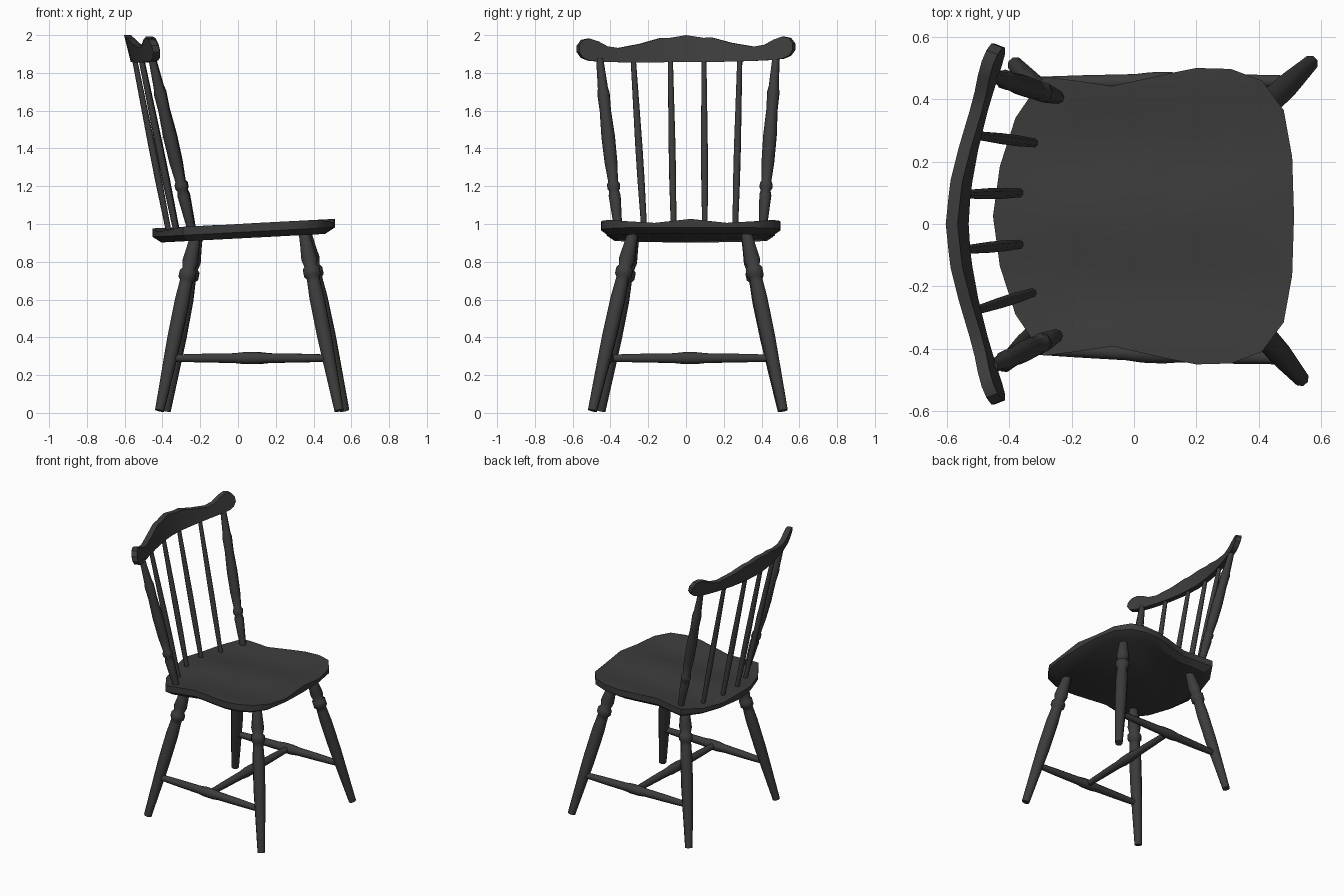
import bpy, bmesh, math
from mathutils import Vector

if "Cube" in bpy.data.objects:
    bpy.data.objects.remove(bpy.data.objects["Cube"], do_unlink=True)

paint = bpy.data.materials.new("charcoal_paint")
paint.use_nodes = True
colour = (0.045, 0.045, 0.045, 1)
paint.diffuse_color = colour
bsdf = next(n for n in paint.node_tree.nodes if n.type == 'BSDF_PRINCIPLED')
bsdf.inputs["Base Color"].default_value = colour
bsdf.inputs["Roughness"].default_value = 0.6


def finish(bm, name, angle=35):
    bmesh.ops.recalc_face_normals(bm, faces=bm.faces)
    mesh = bpy.data.meshes.new(name)
    bm.to_mesh(mesh)
    bm.free()
    mesh.materials.append(paint)
    obj = bpy.data.objects.new(name, mesh)
    bpy.context.collection.objects.link(obj)
    bpy.ops.object.select_all(action='DESELECT')
    obj.select_set(True)
    bpy.context.view_layer.objects.active = obj
    bpy.ops.object.shade_smooth_by_angle(angle=math.radians(angle))


def bridge(bm, a, b):
    for i in range(len(a)):
        j = (i + 1) % len(a)
        bm.faces.new((a[i], a[j], b[j], b[i]))


def turned(name, start, end, profile, sides=8):
    """Turned wooden part: profile holds (fraction along axis, radius)."""
    start, end = Vector(start), Vector(end)
    axis = end - start
    turn = axis.to_track_quat('Z', 'Y')
    bm = bmesh.new()
    rings = []
    for t, r in profile:
        ring = []
        for k in range(sides):
            a = math.tau * (k + 0.5) / sides
            offset = turn @ Vector((r * math.cos(a), r * math.sin(a), 0))
            ring.append(bm.verts.new(start + axis * t + offset))
        rings.append(ring)
    for a, b in zip(rings, rings[1:]):
        bridge(bm, a, b)
    bm.faces.new(rings[0])
    bm.faces.new(rings[-1])
    finish(bm, name, 50)


# Saddle seat: waisted outline, dished top, chamfered underside
SEAT_Y = 0.025
half = [(.513, 0), (.507, .19), (.48, .34), (.41, .435), (.31, .472), (.2, .475),
        (.1, .455), (-.07, .417), (-.19, .435), (-.29, .447), (-.38, .315),
        (-.43, .16), (-.452, 0)]
outline = half + [(x, -v) for x, v in reversed(half[1:-1])]


def seat_top(x, v):
    dish = 0.022 * math.sin(math.pi * min(abs(v), .45) / .45) ** 2
    return .977 + .05 * (x + .45) / .96 - dish


def seat_ring(bm, scale, drop=None):
    ring = []
    for x, v in outline:
        x, v = x * scale, v * scale
        z = seat_top(x, v) if drop is None else .977 + .05 * (x + .45) / .96 - drop
        ring.append(bm.verts.new((x, v + SEAT_Y, z)))
    return ring


bm = bmesh.new()
rings = [seat_ring(bm, s) for s in (.2, .4, .6, .8, .95, 1)]
rings += [seat_ring(bm, 1, .045), seat_ring(bm, .9, .077)]
for a, b in zip(rings, rings[1:]):
    bridge(bm, a, b)
bm.faces.new(rings[0])
bm.faces.new(rings[-1])
finish(bm, "seat")

# Splayed turned legs
leg_profile = [(0, .03), (.07, .036), (.15, .045), (.19, .036), (.205, .048),
               (.24, .048), (.255, .036), (.28, .037), (.37, .042), (.58, .041),
               (.7, .037), (1, .026)]
legs = {
    "front_left_leg": ((.36, .32, .955), (.565, .515, .012)),
    "front_right_leg": ((.35, -.28, .955), (.535, -.495, .012)),
    "back_left_leg": ((-.215, .32, .935), (-.38, .51, .012)),
    "back_right_leg": ((-.225, -.275, .935), (-.415, -.45, .012)),
}
for name, (top, foot) in legs.items():
    turned(name, top, foot, leg_profile)


def on_leg(name, z):
    top, foot = (Vector(p) for p in legs[name])
    return top.lerp(foot, (top.z - z) / (top.z - foot.z))


# H-shaped stretchers
rail = [(0, .02), (.2, .025), (.4, .028), (.46, .034), (.54, .034), (.6, .028),
        (.8, .025), (1, .02)]
middles = []
for side in ("left", "right"):
    a, b = on_leg(f"back_{side}_leg", .29), on_leg(f"front_{side}_leg", .29)
    turned(f"{side}_stretcher", a, b, rail)
    middles.append((a + b) / 2)
turned("cross_stretcher", middles[0], middles[1], rail)

# Turned outer back posts
post_profile = [(0, .02), (.1, .026), (.21, .032), (.235, .026), (.25, .034),
                (.275, .034), (.29, .026), (.4, .034), (.55, .036), (.7, .03),
                (.8, .033), (.83, .027), (1, .019)]
turned("left_back_post", (-.24, .405, .96), (-.455, .477, 1.885), post_profile)
turned("right_back_post", (-.245, -.357, .96), (-.455, -.457, 1.875), post_profile)

# Slim spindles
spindle_profile = [(0, .015), (.3, .019), (.5, .019), (1, .014)]
for i, (x0, y0, x1, y1) in enumerate([(-.32, .26, -.512, .285), (-.365, .1, -.55, .095),
                                      (-.365, -.065, -.55, -.083), (-.325, -.22, -.515, -.28)]):
    turned(f"spindle_{i + 1}", (x0, y0, .95), (x1, y1, 1.885), spindle_profile)

# Curved crest rail with a scalloped top and rounded ears
crest = [(0, 2.0, 1.858), (.09, 1.985, 1.858), (.14, 1.985, 1.857), (.24, 1.957, 1.857),
         (.36, 1.935, 1.86), (.42, 1.945, 1.862), (.47, 1.972, 1.865),
         (.515, 1.987, 1.87), (.55, 1.98, 1.885), (.572, 1.95, 1.915)]
stations = [(-y, t, b) for y, t, b in reversed(crest[1:])] + crest
bm = bmesh.new()
sections = []
for y, top, bottom in stations:
    mid = -.567 + .343 * abs(y) ** 1.7
    slope = math.copysign(.583 * abs(y) ** .7, y)
    normal = Vector((1, -slope, 0)).normalized() * .019
    section = []
    for z, s in ((top, -1), (top, 1), (bottom, 1), (bottom, -1)):
        centre = Vector((mid - .25 * (z - 1.93), y, z + .01 * y))
        section.append(bm.verts.new(centre + normal * s))
    sections.append(section)
for a, b in zip(sections, sections[1:]):
    bridge(bm, a, b)
bm.faces.new(sections[0])
bm.faces.new(sections[-1])
finish(bm, "crest_rail")
